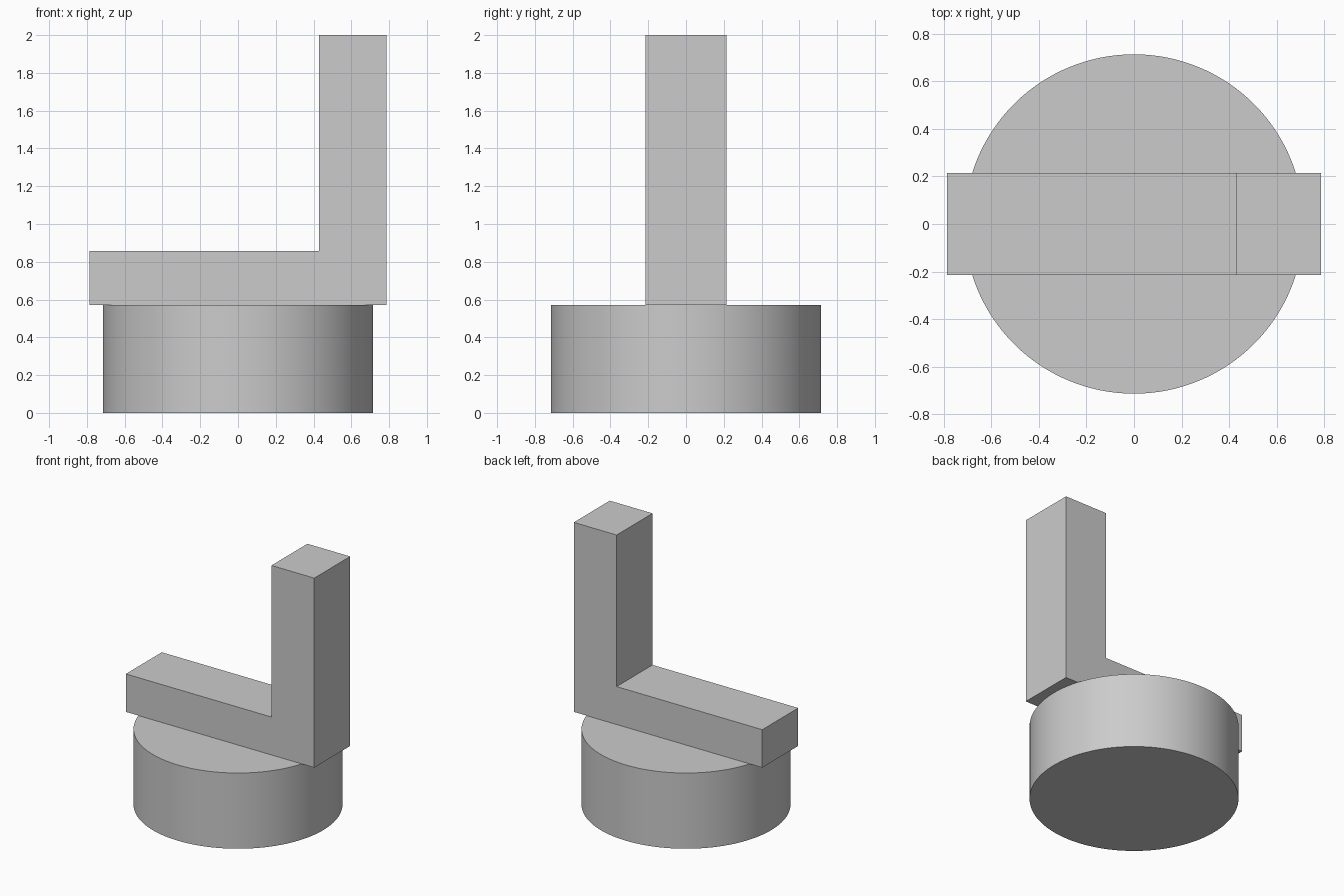
import bpy
import bmesh

if "Cube" in bpy.data.objects:
    bpy.data.objects.remove(bpy.data.objects["Cube"])

BASE_R, BASE_H = 0.714, 0.571
HALF_W, HALF_L = 0.214, 0.786

# Round base
bpy.ops.mesh.primitive_cylinder_add(vertices=128, radius=BASE_R, depth=BASE_H,
                                    location=(0, 0, BASE_H / 2))
base = bpy.context.object
base.name = "round_base"
bpy.ops.object.shade_smooth_by_angle()

# L-shaped bracket: side profile extruded across the width
profile = [(-HALF_L, BASE_H), (HALF_L, BASE_H), (HALF_L, 2.0),
           (0.429, 2.0), (0.429, 0.857), (-HALF_L, 0.857)]
bm = bmesh.new()
face = bm.faces.new([bm.verts.new((x, -HALF_W, z)) for x, z in profile])
side = bmesh.ops.extrude_face_region(bm, geom=[face], use_keep_orig=True)
moved = [v for v in side["geom"] if isinstance(v, bmesh.types.BMVert)]
bmesh.ops.translate(bm, vec=(0, 2 * HALF_W, 0), verts=moved)
bmesh.ops.recalc_face_normals(bm, faces=bm.faces)
mesh = bpy.data.meshes.new("bracket")
bm.to_mesh(mesh)
bm.free()
bracket = bpy.data.objects.new("bracket", mesh)
bpy.context.collection.objects.link(bracket)
